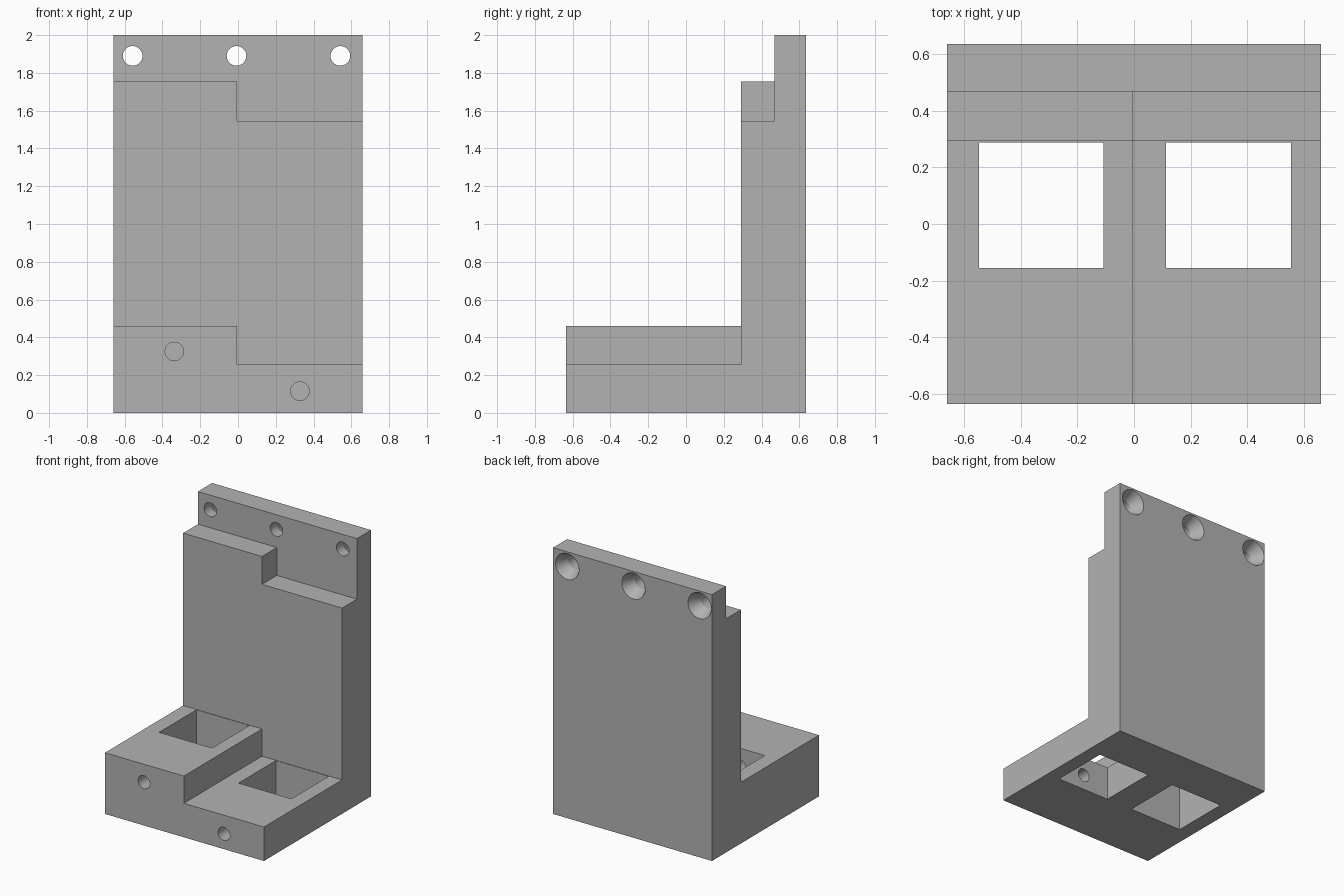
import bpy, bmesh, math
from mathutils import Matrix, Vector

cube = bpy.data.objects.get("Cube")
if cube:
    bpy.data.objects.remove(cube, do_unlink=True)

grey = bpy.data.materials.new("plain grey")
grey.use_nodes = True
COLOUR = (0.45, 0.45, 0.45, 1)
grey.diffuse_color = COLOUR
grey.node_tree.nodes["Principled BSDF"].inputs["Base Color"].default_value = COLOUR

# Overall extents and shared depths
HALF_W, FRONT, BACK, TOP = 0.66, -0.635, 0.635, 2.0
WALL, LEDGE, SPLIT = 0.292, 0.468, -0.005


def finish(name, bm):
    bmesh.ops.recalc_face_normals(bm, faces=bm.faces)
    mesh = bpy.data.meshes.new(name)
    bm.to_mesh(mesh)
    bm.free()
    mesh.materials.append(grey)
    obj = bpy.data.objects.new(name, mesh)
    bpy.context.collection.objects.link(obj)
    return obj


def bracket_half(name, x0, x1, base_z, wall_z):
    """Stepped L-shaped side profile extruded across the width."""
    profile = [(FRONT, 0), (BACK, 0), (BACK, TOP), (LEDGE, TOP),
               (LEDGE, wall_z), (WALL, wall_z), (WALL, base_z), (FRONT, base_z)]
    bm = bmesh.new()
    face = bm.faces.new([bm.verts.new((x0, y, z)) for y, z in profile])
    ext = bmesh.ops.extrude_face_region(bm, geom=[face])
    moved = [v for v in ext["geom"] if isinstance(v, bmesh.types.BMVert)]
    bmesh.ops.translate(bm, verts=moved, vec=(x1 - x0, 0, 0))
    return finish(name, bm)


def box(name, lo, hi):
    lo, hi = Vector(lo), Vector(hi)
    bm = bmesh.new()
    bmesh.ops.create_cube(bm, size=1, matrix=Matrix.Translation((lo + hi) / 2)
                          @ Matrix.Diagonal((*(hi - lo), 1)))
    return finish(name, bm)


def lathe_y(name, x, z, profile):
    """Revolve (y, radius) points around an axis that runs front to back."""
    bm = bmesh.new()
    rings, n = [], 32
    for y, r in profile:
        rings.append([bm.verts.new((x + r * math.cos(2 * math.pi * i / n), y,
                                    z + r * math.sin(2 * math.pi * i / n)))
                      for i in range(n)])
    for a, b in zip(rings, rings[1:]):
        for i in range(n):
            j = (i + 1) % n
            bm.faces.new((a[i], a[j], b[j], b[i]))
    bm.faces.new(rings[0])
    bm.faces.new(rings[-1])
    return finish(name, bm)


def combine(target, tool, operation):
    mod = target.modifiers.new(tool.name, "BOOLEAN")
    mod.object, mod.operation, mod.solver = tool, operation, "EXACT"
    bpy.context.view_layer.objects.active = target
    bpy.ops.object.modifier_apply(modifier=mod.name)
    bpy.data.objects.remove(tool, do_unlink=True)


# Bracket body: a high half on the right and a low half on the left
body = bracket_half("stepped_bracket", -HALF_W, SPLIT, 0.46, 1.755)
combine(body, bracket_half("low_half", SPLIT, HALF_W, 0.255, 1.545), "UNION")

# Square pockets through the base
for x0, x1 in ((-0.547, -0.107), (0.113, 0.553)):
    combine(body, box("pocket", (x0, -0.155, -0.1), (x1, 0.288, 0.6)), "DIFFERENCE")

# Round holes from the front face into each pocket
for x, z in ((-0.337, 0.325), (0.328, 0.115)):
    combine(body, lathe_y("front_hole", x, z, [(-0.7, 0.049), (-0.1, 0.049)]), "DIFFERENCE")

# Countersunk screw holes along the top of the back plate
for x in (-0.558, -0.008, 0.542):
    combine(body, lathe_y("screw_hole", x, 1.89,
                          [(0.4, 0.052), (0.545, 0.052), (BACK, 0.097), (0.7, 0.097)]),
            "DIFFERENCE")

# Smooth hole walls, sharp edges elsewhere
bpy.ops.object.select_all(action="DESELECT")
body.select_set(True)
bpy.context.view_layer.objects.active = body
bpy.ops.object.shade_smooth_by_angle(angle=math.radians(25))
